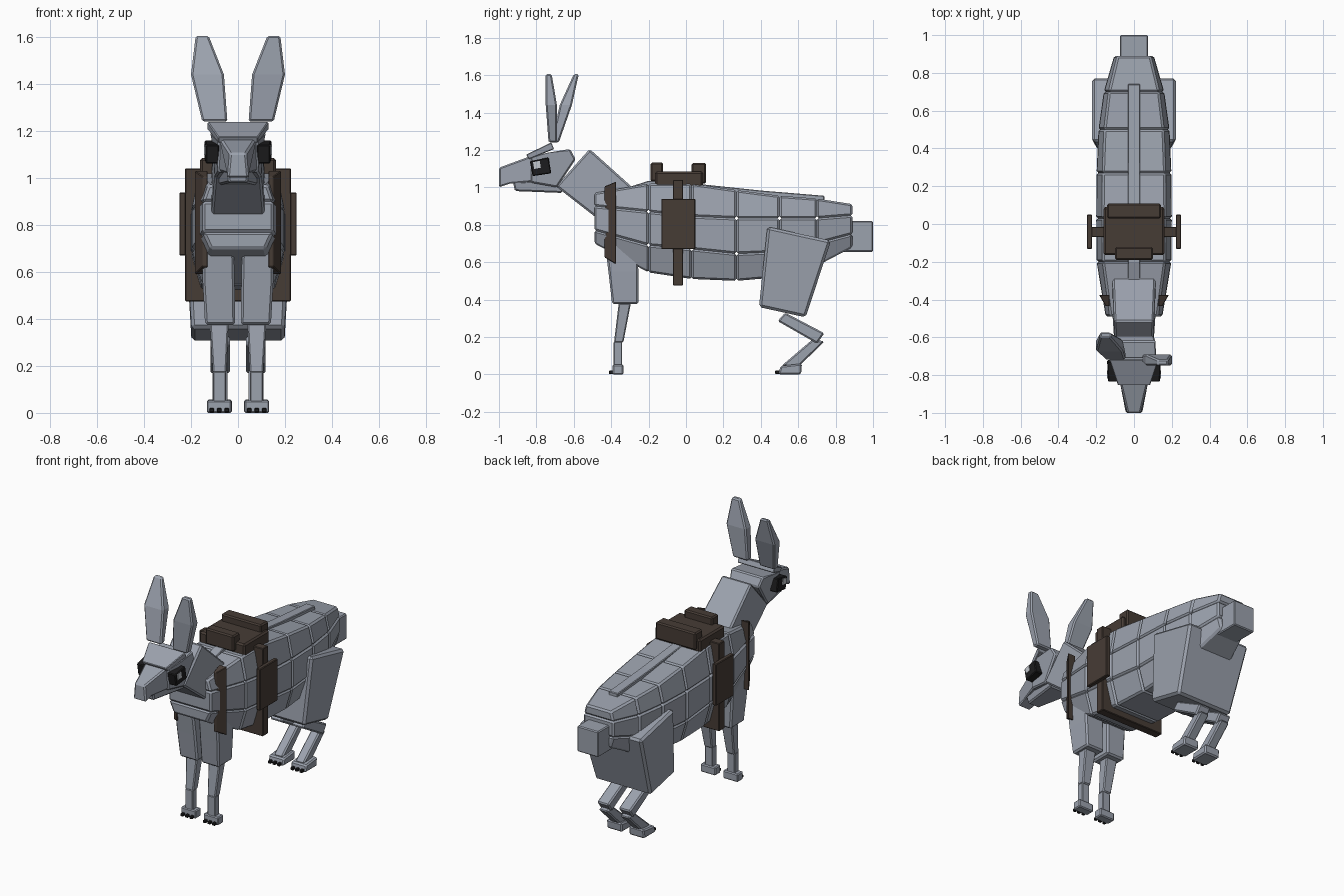
import bpy, bmesh


def mat(name, rgb):
    m = bpy.data.materials.new(name)
    m.diffuse_color = (*rgb, 1)
    return m


GREY = mat("grey_coat", (0.33, 0.36, 0.42))
BROWN = mat("brown_leather", (0.062, 0.045, 0.036))
BLACK = mat("black", (0.012, 0.012, 0.013))
WHITE = mat("eye_glint", (0.55, 0.58, 0.62))


def loft(name, rings, m=GREY, bevel=0.008):
    """Skin equal-length rings of points into a closed, bevelled solid."""
    bm = bmesh.new()
    vr = [[bm.verts.new(p) for p in r] for r in rings]
    n = len(rings[0])
    for a, b in zip(vr, vr[1:]):
        for i in range(n):
            j = (i + 1) % n
            bm.faces.new((a[i], a[j], b[j], b[i]))
    bm.faces.new(vr[0])
    bm.faces.new(vr[-1])
    bmesh.ops.recalc_face_normals(bm, faces=bm.faces)
    me = bpy.data.meshes.new(name)
    bm.to_mesh(me)
    bm.free()
    ob = bpy.data.objects.new(name, me)
    bpy.context.collection.objects.link(ob)
    me.materials.append(m)
    if bevel:
        mod = ob.modifiers.new("bevel", 'BEVEL')
        mod.width = bevel
        mod.segments = 1
        mod.angle_limit = 0.5
    return ob


def prism(name, pts, m=GREY, bevel=0.008):
    """Side profile; each point is (y, z, half_width) or (y, z, xa, xb)."""
    pts = [p if len(p) == 4 else (p[0], p[1], -p[2], p[2]) for p in pts]
    return loft(name, [[(p[2], p[0], p[1]) for p in pts],
                       [(p[3], p[0], p[1]) for p in pts]], m, bevel)


def box(name, x, y, z, m=GREY, bevel=0.006):
    return loft(name, [level(*x, *y, h) for h in z], m, bevel)


def level(x0, x1, y0, y1, z):
    return [(x0, y0, z), (x1, y0, z), (x1, y1, z), (x0, y1, z)]


# Body: stations (y, half width, heights of the four row lines from top down)
stations = [
    (-0.49, 0.150, (0.97, 0.90, 0.77, 0.70)),
    (-0.20, 0.198, (1.02, 0.87, 0.69, 0.545)),
    (0.03, 0.200, (1.02, 0.845, 0.67, 0.51)),
    (0.27, 0.198, (0.985, 0.835, 0.645, 0.50)),
    (0.50, 0.188, (0.955, 0.835, 0.655, 0.52)),
    (0.70, 0.160, (0.94, 0.835, 0.70, 0.58)),
    (0.89, 0.105, (0.91, 0.85, 0.75, 0.68)),
]
taper = (0.84, 1.0, 1.0, 0.78)
for i, (a, b) in enumerate(zip(stations, stations[1:])):
    for r in range(3):
        prism(f"body_block_{i}_{r}", [
            (a[0], a[2][r], a[1] * taper[r]), (b[0], b[2][r], b[1] * taper[r]),
            (b[0], b[2][r + 1], b[1] * taper[r + 1]),
            (a[0], a[2][r + 1], a[1] * taper[r + 1])], bevel=0.01)

# Spine ridge and tail
prism("spine_ridge_front", [(-0.31, 1.0, .032), (-0.2, 1.035, .032), (0.05, 1.03, .032),
                            (0.05, 0.96, .032), (-0.31, 0.95, .032)], bevel=0.004)
prism("spine_ridge_back", [(0.05, 1.02, .032), (0.40, 0.983, .032), (0.74, 0.955, .032),
                           (0.74, 0.90, .032), (0.05, 0.95, .032)], bevel=0.004)
box("tail", (-0.075, 0.075), (0.84, 1.0), (0.655, 0.82))

# Haunch spanning both hind legs
prism("haunch", [(0.435, 0.79, .222), (0.775, 0.715, .222),
                 (0.64, 0.305, .198), (0.39, 0.36, .198)], bevel=0.014)

# Neck and head
prism("neck", [(-0.515, 1.205, .105), (-0.27, 0.985, .115),
               (-0.47, 0.83, .115), (-0.695, 1.005, .10)], bevel=0.01)
prism("head", [(-0.83, 1.165, .085), (-0.74, 1.185, .125), (-0.62, 1.205, .115),
               (-0.59, 1.15, .105), (-0.69, 1.0, .10), (-0.83, 1.025, .085)])
prism("snout", [(-1.0, 1.105, .035), (-0.81, 1.175, .08),
                (-0.81, 1.03, .085), (-0.94, 1.02, .05), (-1.0, 1.0, .045)])
prism("jaw", [(-0.925, 1.03, .045), (-0.66, 1.04, .09),
              (-0.66, 0.97, .08), (-0.915, 0.98, .04)])
prism("forehead", [(-0.855, 1.175, .085), (-0.72, 1.24, .13),
                   (-0.705, 1.205, .13), (-0.84, 1.15, .085)], bevel=0.004)

# Ears: one upright, one leaning back; levels are (z, outer x, inner x)
ear_levels = [(1.24, 0.152, 0.045), (1.44, 0.20, 0.06), (1.605, 0.18, 0.125)]
ear_depth = {1: [(-0.735, -0.69), (-0.75, -0.69), (-0.75, -0.718)],
             -1: [(-0.72, -0.68), (-0.675, -0.61), (-0.60, -0.573)]}

for s, side in ((1, "right"), (-1, "left")):
    loft(f"ear_{side}", [level(s * xi, s * xo, y0, y1, z) for (z, xo, xi), (y0, y1)
                         in zip(ear_levels, ear_depth[s])])

    # Eye with glint plate
    prism(f"eye_{side}", [(-0.835, 1.14, s * .08, s * .137), (-0.735, 1.16, s * .08, s * .142),
                          (-0.72, 1.075, s * .08, s * .142), (-0.82, 1.06, s * .08, s * .137)],
          BLACK, 0.005)
    prism(f"eye_glint_{side}", [(-0.818, 1.135, s * .135, s * .144),
                                (-0.782, 1.142, s * .135, s * .144),
                                (-0.776, 1.105, s * .135, s * .144),
                                (-0.812, 1.098, s * .135, s * .144)], WHITE, 0)

    # Front leg
    loft(f"front_upper_leg_{side}", [
        level(s * .012, s * .14, -0.395, -0.255, 0.375),
        level(s * .014, s * .15, -0.415, -0.255, 0.55),
        level(s * .02, s * .155, -0.445, -0.26, 0.80)], bevel=0.01)
    loft(f"front_shin_{side}", [
        level(s * .05, s * .107, -0.385, -0.335, 0.17),
        level(s * .04, s * .12, -0.36, -0.295, 0.38)], bevel=0.006)
    loft(f"front_pastern_{side}", [
        level(s * .052, s * .106, -0.387, -0.342, 0.04),
        level(s * .052, s * .106, -0.387, -0.342, 0.175)], bevel=0.004)
    box(f"front_foot_{side}", (s * .027, s * .133), (-0.392, -0.335), (0, 0.052))

    # Hind leg
    xa, xb = s * .035, s * .118
    prism(f"hind_shin_{side}", [(0.53, 0.33, xa, xb), (0.74, 0.22, xa, xb),
                                (0.70, 0.165, xa, xb), (0.49, 0.285, xa, xb)])
    xa, xb = s * .045, s * .108
    prism(f"hind_pastern_{side}", [(0.68, 0.19, xa, xb), (0.74, 0.175, xa, xb),
                                   (0.60, 0.04, xa, xb), (0.51, 0.045, xa, xb)])
    xa, xb = s * .025, s * .133
    prism(f"hind_foot_{side}", [(0.505, 0.045, xa, xb), (0.62, 0.058, xa, xb),
                                (0.615, 0, xa, xb), (0.495, 0, xa, xb)])

    # Three claws on each foot
    for k in range(3):
        x = s * (0.048 + 0.032 * k)
        for leg, y in (("front", -0.392), ("hind", 0.497)):
            box(f"{leg}_claw_{side}_{k}", (x - .01, x + .01), (y - .02, y + .01),
                (0.002, 0.02), BLACK, 0.003)

    # Chest strap and saddle flap
    loft(f"chest_strap_{side}", [
        [(s * .13, -0.435, 0.625), (s * .15, -0.435, 0.625),
         (s * .185, -0.375, 0.59), (s * .13, -0.375, 0.59)],
        [(s * .13, -0.435, 1.005), (s * .15, -0.435, 1.005),
         (s * .185, -0.375, 1.03), (s * .13, -0.375, 1.03)]], BROWN, 0.003)
    box(f"saddle_flap_{side}", (s * .222, s * .25), (-0.132, 0.05), (0.67, 0.938), BROWN, 0.004)

# Girth strap and saddle
box("girth_strap", (-0.226, 0.226), (-0.07, -0.015), (0.475, 1.04), BROWN, 0.004)
box("saddle_seat", (-0.162, 0.162), (-0.165, 0.09), (1.0, 1.085), BROWN, 0.01)
box("saddle_back_roll", (-0.142, 0.142), (0.03, 0.108), (1.02, 1.13), BROWN, 0.008)
box("saddle_front_roll", (-0.10, 0.10), (-0.19, -0.122), (1.03, 1.132), BROWN, 0.008)
